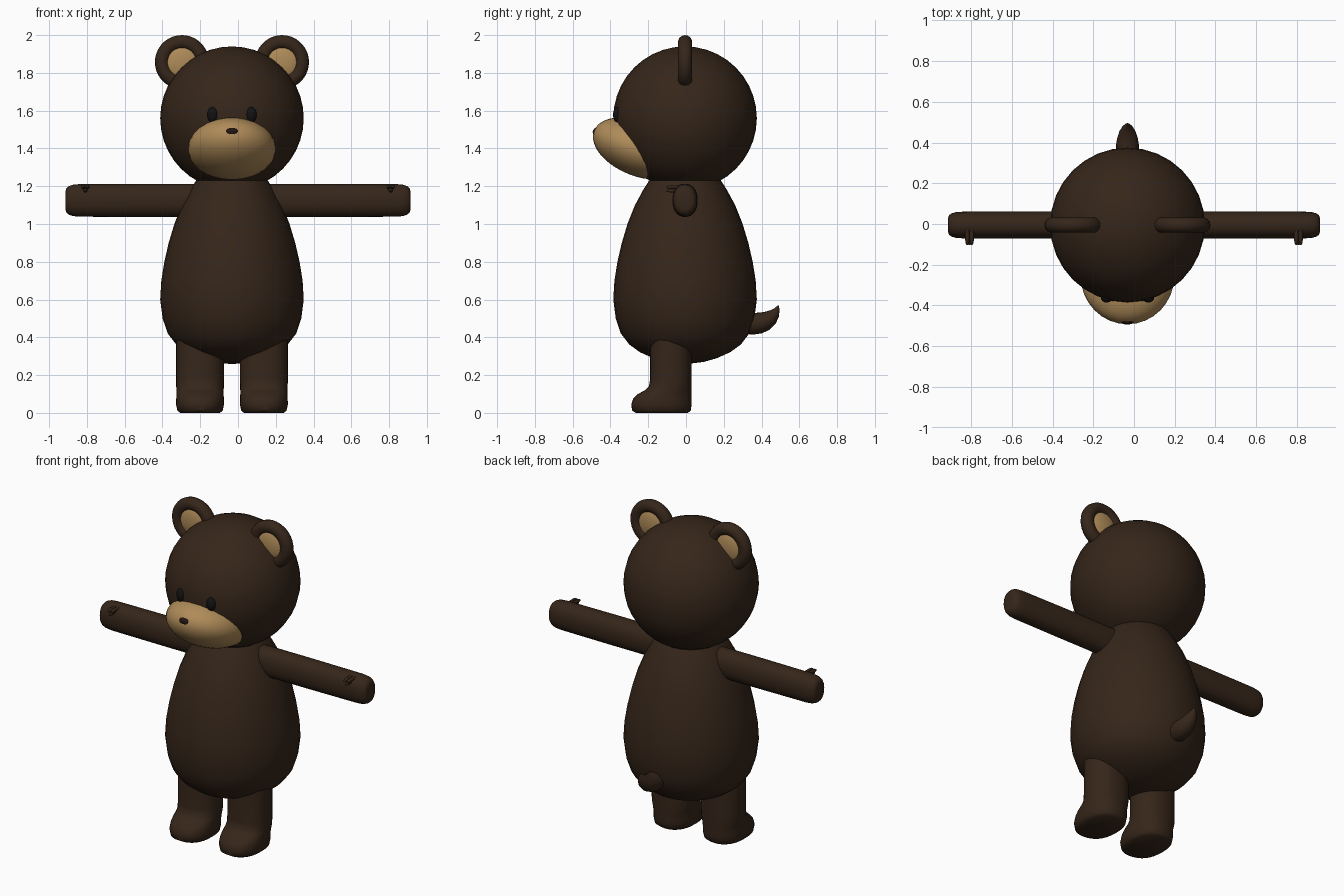
import bpy, bmesh, math
from mathutils import Vector, Matrix

if "Cube" in bpy.data.objects:
    bpy.data.objects.remove(bpy.data.objects["Cube"])

CX, CY = -0.032, -0.005   # axis of head and body


def material(name, rgb):
    m = bpy.data.materials.new(name)
    m.diffuse_color = (*rgb, 1)
    m.use_nodes = True
    m.node_tree.nodes["Principled BSDF"].inputs["Base Color"].default_value = m.diffuse_color
    return m


BROWN = material("brown_fur", (0.036, 0.019, 0.010))
TAN = material("tan_fur", (0.43, 0.26, 0.10))
BLACK = material("eye_black", (0.006, 0.006, 0.006))
NOSE = material("nose_dark", (0.015, 0.007, 0.005))


def finish(ob, mat):
    ob.data.materials.append(mat)
    bpy.ops.object.select_all(action='DESELECT')
    ob.select_set(True)
    bpy.context.view_layer.objects.active = ob
    bpy.ops.object.shade_smooth_by_angle(angle=math.radians(50))
    return ob


def from_bmesh(name, bm, mat):
    bmesh.ops.recalc_face_normals(bm, faces=bm.faces)
    me = bpy.data.meshes.new(name)
    bm.to_mesh(me)
    bm.free()
    ob = bpy.data.objects.new(name, me)
    bpy.context.collection.objects.link(ob)
    return finish(ob, mat)


def ellipsoid(name, centre, radii, mat, tilt=0.0, seg=32, rings=20):
    bm = bmesh.new()
    m = (Matrix.Translation(centre) @ Matrix.Rotation(tilt, 4, 'X')
         @ Matrix.Diagonal((*radii, 1)))
    bmesh.ops.create_uvsphere(bm, u_segments=seg, v_segments=rings, radius=1, matrix=m)
    return from_bmesh(name, bm, mat)


def loft(name, sections, mat, n=32, power=2.0):
    """Skin rings given as (centre, half axis u, half axis v), capped at both ends."""
    bm = bmesh.new()
    rings = []
    for c, u, v in sections:
        ring = []
        for i in range(n):
            a = 2 * math.pi * i / n
            ca, sa = math.cos(a), math.sin(a)
            p = math.copysign(abs(ca) ** (2 / power), ca)
            q = math.copysign(abs(sa) ** (2 / power), sa)
            ring.append(bm.verts.new(Vector(c) + Vector(u) * p + Vector(v) * q))
        rings.append(ring)
    for a, b in zip(rings, rings[1:]):
        for i in range(n):
            j = (i + 1) % n
            bm.faces.new((a[i], a[j], b[j], b[i]))
    bm.faces.new(rings[0])
    bm.faces.new(rings[-1])
    return from_bmesh(name, bm, mat)


# Head, muzzle and nose
ellipsoid("head", (CX, CY, 1.56), (0.38, 0.38, 0.38), BROWN)
ellipsoid("muzzle", (CX, -0.25, 1.40), (0.232, 0.255, 0.146), TAN, tilt=-math.atan2(0.37, 0.93))
ellipsoid("nose", (CX, -0.468, 1.487), (0.042, 0.026, 0.024), NOSE, seg=20, rings=12)

# Pear-shaped body
profile = [(0.02, 0.26), (0.10, 0.27), (0.17, 0.29), (0.24, 0.322), (0.295, 0.362),
           (0.34, 0.42), (0.367, 0.50), (0.38, 0.60), (0.374, 0.70), (0.358, 0.80),
           (0.335, 0.90), (0.305, 1.00), (0.265, 1.10), (0.222, 1.18), (0.19, 1.23), (0.15, 1.28)]
loft("body", [((CX, CY, z), (r, 0, 0), (0, r, 0)) for r, z in profile], BROWN)

# Leg rings: height, front y, back y, half width
leg = [(0.0, -0.265, 0.01, 0.105), (0.012, -0.285, 0.025, 0.12), (0.045, -0.29, 0.03, 0.127),
       (0.075, -0.28, 0.03, 0.126), (0.10, -0.255, 0.03, 0.125), (0.118, -0.22, 0.03, 0.125),
       (0.14, -0.196, 0.03, 0.126), (0.18, -0.19, 0.03, 0.127), (0.45, -0.19, 0.03, 0.127)]
# Arm rings: distance from centre, scale
arm = [(0.15, 1.0), (0.50, 1.0), (0.84, 0.98), (0.875, 0.94), (0.897, 0.85),
       (0.909, 0.72), (0.913, 0.55)]

for s, side in ((-1, "right"), (1, "left")):
    # Eyes
    ellipsoid(f"eye_{side}", (CX + s * 0.102, -0.362, 1.578), (0.029, 0.024, 0.042),
              BLACK, seg=20, rings=12)
    # Ears: rim and inner pad
    ear = (CX + s * 0.265, CY, 1.857)
    bpy.ops.mesh.primitive_torus_add(location=ear, rotation=(math.pi / 2, 0, 0),
                                     major_radius=0.105, minor_radius=0.038,
                                     major_segments=36, minor_segments=14)
    rim = bpy.context.object
    rim.name = f"ear_rim_{side}"
    finish(rim, BROWN)
    ellipsoid(f"ear_pad_{side}", ear, (0.10, 0.036, 0.10), TAN, seg=28, rings=14)
    # Arms, mirrored about x = 0
    loft(f"arm_{side}", [((s * x, -0.005, 1.125), (0, 0.067 * k, 0), (0, 0, 0.088 * k))
                         for x, k in arm], BROWN, power=2.2)
    # Small claws on the hand
    for i, (x, z) in enumerate(((0.797, 1.197), (0.808, 1.178), (0.819, 1.197))):
        loft(f"claw_{side}_{i + 1}",
             [((s * x, y, z + dz), (r, 0, 0), (0, 0, r))
              for y, dz, r in ((-0.03, 0, 0.011), (-0.075, 0, 0.011),
                               (-0.095, -0.002, 0.008), (-0.104, -0.004, 0.003))],
             BROWN, n=10)
    # Legs with feet
    loft(f"leg_{side}", [((CX + s * 0.169, (f + b) / 2, z), (w, 0, 0), (0, (b - f) / 2, 0))
                         for z, f, b, w in leg], BROWN, power=2.3)

# Tail curling upward
path = [(0.30, 0.472, 0.05), (0.35, 0.47, 0.056), (0.39, 0.476, 0.056), (0.42, 0.486, 0.051),
        (0.447, 0.503, 0.042), (0.468, 0.525, 0.029), (0.482, 0.548, 0.015), (0.489, 0.568, 0.003)]
tail = []
for i, (y, z, r) in enumerate(path):
    a, b = path[max(i - 1, 0)], path[min(i + 1, len(path) - 1)]
    d = Vector((0, b[0] - a[0], b[1] - a[1])).normalized()
    tail.append(((CX, y, z), (r, 0, 0), (0, -d.z * r, d.y * r)))
loft("tail", tail, BROWN, n=20)
